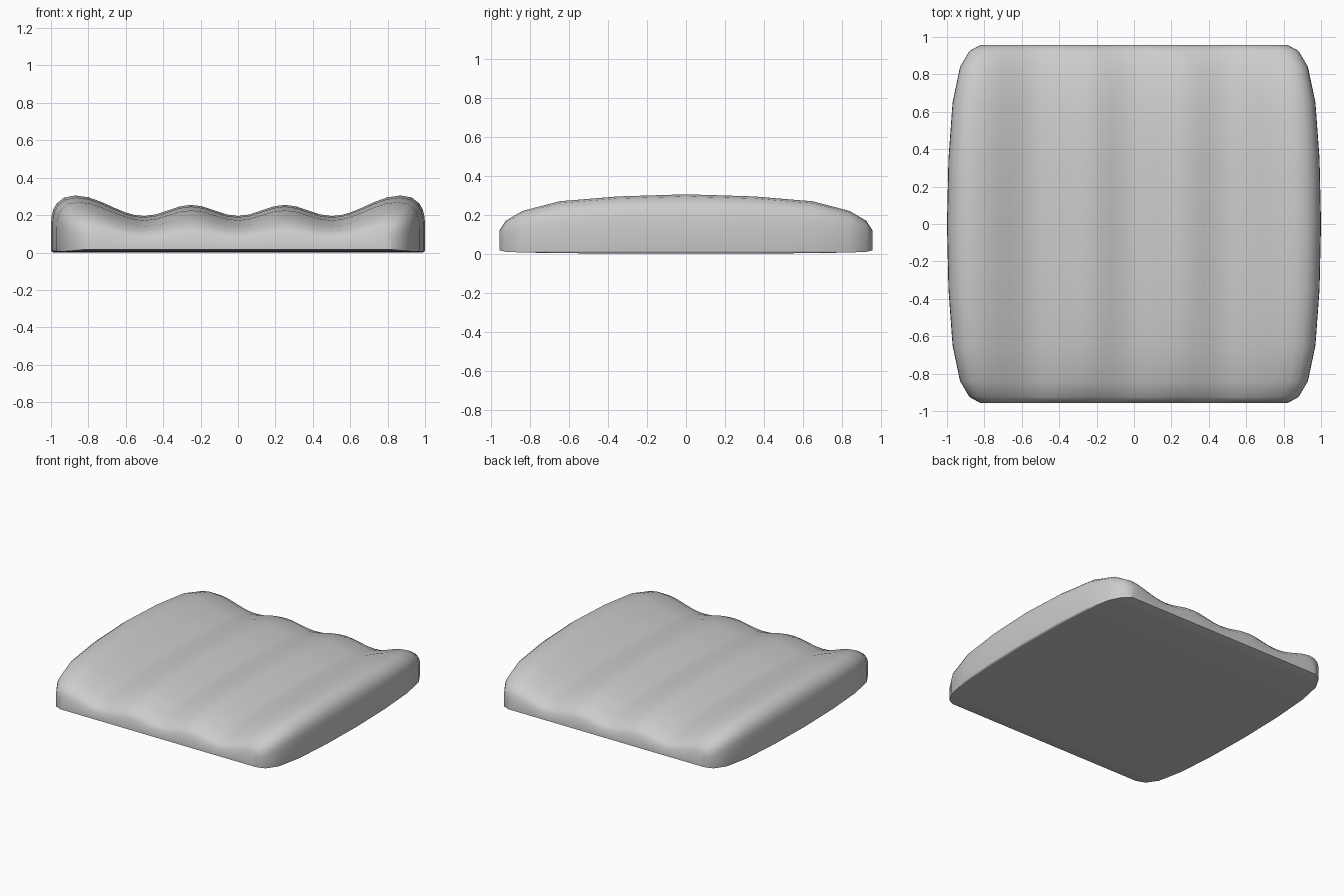
import bpy, bmesh
from math import cos, pi

if "Cube" in bpy.data.objects:
    bpy.data.objects.remove(bpy.data.objects["Cube"])


# Height of the quilted top along x at the middle of the cushion
def top_height(x):
    x = abs(x)
    if x <= 0.5:
        return 0.225 - 0.03 * cos(4 * pi * x)
    return 0.25 - 0.055 * cos(pi * (x - 0.5) / 0.37)


# Cross-section: rounded side edge, then wavy top (right half, outside to inside)
side = [(1.0, 0.12), (0.998, 0.19), (0.988, 0.23), (0.97, 0.262), (0.93, 0.294)]
inner = [0.87, 0.8, 0.73, 0.66, 0.6, 0.55] + [0.5 - i * 0.0625 for i in range(8)]
right = side + [(x, top_height(x)) for x in inner]
top = right + [(0, top_height(0))] + [(-x, z) for x, z in reversed(right)]

# Stations from front to back: y, half width, height of rim, bottom lift
half = [(0.958, 0.82, 0.12, 0.017), (0.925, 0.88, 0.17, 0.010),
        (0.84, 0.93, 0.22, 0.006), (0.65, 0.97, 0.27, 0.003),
        (0.35, 0.992, 0.295, 0.001)]
stations = ([(-y, w, h, b) for y, w, h, b in half] + [(0, 1.0, 0.306, 0.0)]
            + [(y, w, h, b) for y, w, h, b in reversed(half)])

bm = bmesh.new()
uppers, lowers = [], []
for y, w, h, b in stations:
    up, low = [], []
    for x, z in top:
        px = x * (1 + (w - 1) * abs(x) ** 3)
        up.append(bm.verts.new((px, y, z * h / 0.306)))
        edge = 0.015 if abs(x) == 1 else (0.006 if abs(x) > 0.99 else 0)
        low.append(bm.verts.new((px, y, max(b, edge))))
    uppers.append(up)
    lowers.append(low)

# Top and bottom skins
n = len(top)
for rows in (uppers, lowers):
    for a, c in zip(rows, rows[1:]):
        for i in range(n - 1):
            bm.faces.new((a[i], a[i + 1], c[i + 1], c[i]))
# Left and right walls
for k in (0, n - 1):
    for j in range(len(stations) - 1):
        bm.faces.new((uppers[j][k], uppers[j + 1][k], lowers[j + 1][k], lowers[j][k]))
# Front and back walls
for j in (0, -1):
    for i in range(n - 1):
        bm.faces.new((uppers[j][i], uppers[j][i + 1], lowers[j][i + 1], lowers[j][i]))

bmesh.ops.recalc_face_normals(bm, faces=bm.faces)
mesh = bpy.data.meshes.new("seat_cushion")
bm.to_mesh(mesh)
bm.free()
cushion = bpy.data.objects.new("seat_cushion", mesh)
bpy.context.collection.objects.link(cushion)
bpy.context.view_layer.objects.active = cushion
cushion.select_set(True)
bpy.ops.object.shade_smooth_by_angle(angle=pi / 3)
